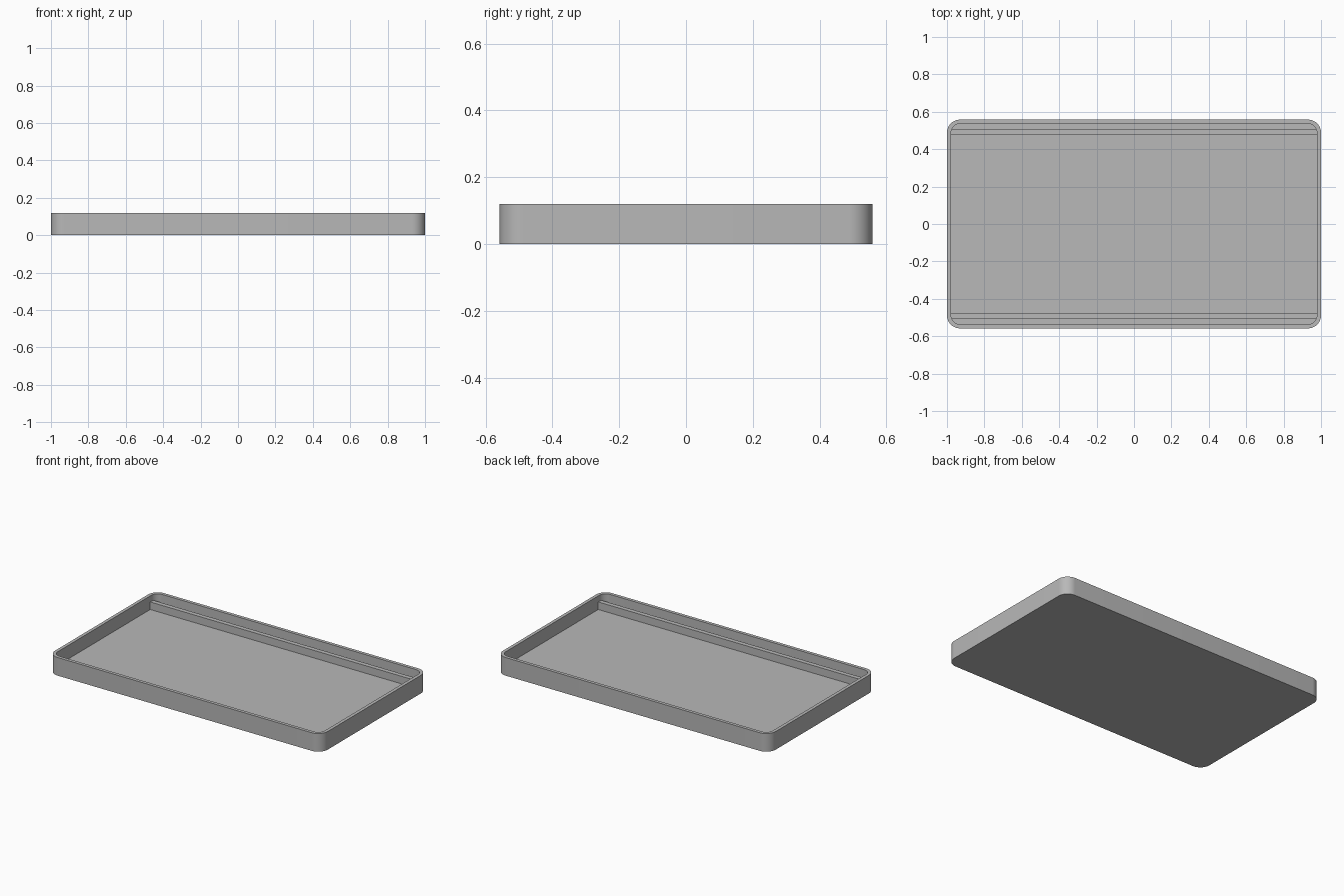
import bpy
import bmesh
from math import cos, sin, pi, radians

HALF_X, HALF_Y, HEIGHT = 1.0, 0.558, 0.12
WALL, FLOOR = 0.022, 0.03
RADIUS, STEPS = 0.07, 12
RAIL_IN, RAIL_OUT, RAIL_TOP = 0.478, 0.508, 0.08

cube = bpy.data.objects.get("Cube")
if cube:
    bpy.data.objects.remove(cube, do_unlink=True)

grey = bpy.data.materials.new("plain grey")
grey.use_nodes = True
colour = (0.48, 0.48, 0.48, 1)
grey.diffuse_color = colour
grey.node_tree.nodes["Principled BSDF"].inputs["Base Color"].default_value = colour


def add_object(name, bm):
    bmesh.ops.recalc_face_normals(bm, faces=bm.faces)
    mesh = bpy.data.meshes.new(name)
    bm.to_mesh(mesh)
    bm.free()
    mesh.materials.append(grey)
    obj = bpy.data.objects.new(name, mesh)
    bpy.context.collection.objects.link(obj)
    return obj


def rounded_ring(bm, inset, z):
    """Loop of vertices around a rounded rectangle."""
    r = RADIUS - inset
    cx, cy = HALF_X - RADIUS, HALF_Y - RADIUS
    ring = []
    for corner, (sx, sy) in enumerate([(1, 1), (-1, 1), (-1, -1), (1, -1)]):
        for i in range(STEPS + 1):
            a = (corner + i / STEPS) * pi / 2
            ring.append(bm.verts.new((sx * cx + r * cos(a), sy * cy + r * sin(a), z)))
    return ring


# Tray: outer wall, rim, inner wall and floor in one closed shell
bm = bmesh.new()
rings = [rounded_ring(bm, inset, z) for inset, z in
         [(0, 0), (0, HEIGHT), (WALL, HEIGHT), (WALL, FLOOR)]]
for low, high in zip(rings, rings[1:]):
    for i in range(len(low)):
        j = (i + 1) % len(low)
        bm.faces.new((low[i], low[j], high[j], high[i]))
bm.faces.new(rings[0])
bm.faces.new(rings[-1])
tray = add_object("tray", bm)
bpy.ops.object.select_all(action="DESELECT")
tray.select_set(True)
bpy.context.view_layer.objects.active = tray
bpy.ops.object.shade_smooth_by_angle(angle=radians(30))

# Rails: a low ridge along the inside of each long wall
for name, side in (("front_rail", -1), ("back_rail", 1)):
    bm = bmesh.new()
    bmesh.ops.create_cube(bm, size=1)
    bottom = FLOOR - 0.01
    for v in bm.verts:
        v.co.x *= 2 * (HALF_X - WALL)
        v.co.y = side * (RAIL_OUT if v.co.y > 0 else RAIL_IN)
        v.co.z = RAIL_TOP if v.co.z > 0 else bottom
    add_object(name, bm)
